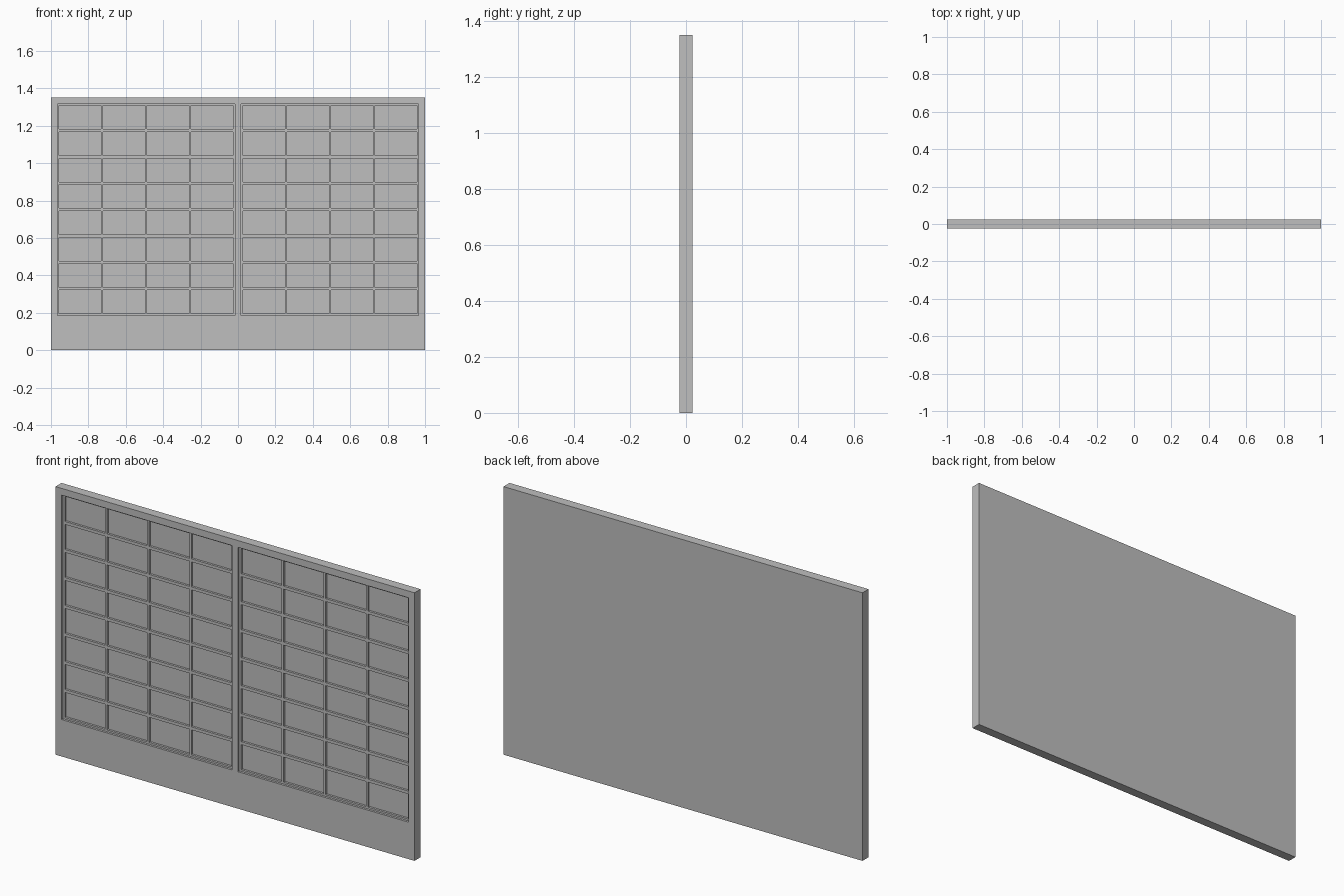
import bpy
import bmesh
from mathutils import Vector

cube = bpy.data.objects.get("Cube")
if cube:
    bpy.data.objects.remove(cube, do_unlink=True)

# Overall panel and recess sizes
WIDTH, DEPTH, HEIGHT = 2.0, 0.048, 1.35
STEP = 0.011
ROWS, COLS = 8, 4
PITCH_X, PITCH_Z = 0.235, 0.141
PANE_W, PANE_H = 0.224, 0.126
FIRST_X, FIRST_Z = 0.027, 0.195
OPEN_IN, OPEN_OUT, OPEN_LOW, OPEN_HIGH = 0.016, 0.966, 0.186, 1.316

# Spans of the panes, mirrored either side of the central post
spans_x = [(FIRST_X + i * PITCH_X, FIRST_X + i * PITCH_X + PANE_W) for i in range(COLS)]
spans_z = [(FIRST_Z + i * PITCH_Z, FIRST_Z + i * PITCH_Z + PANE_H) for i in range(ROWS)]


def inside(value, spans):
    return any(low < value < high for low, high in spans)


def in_opening(face):
    c = face.calc_center_median()
    return OPEN_IN < abs(c.x) < OPEN_OUT and OPEN_LOW < c.z < OPEN_HIGH


def in_pane(face):
    c = face.calc_center_median()
    return inside(abs(c.x), spans_x) and inside(c.z, spans_z)


def front_faces(bm, test):
    return [f for f in bm.faces if f.normal.y < -0.9 and test(f)]


def sink(bm, faces):
    bmesh.ops.inset_region(bm, faces=faces, thickness=0, depth=-STEP,
                           use_boundary=True, use_even_offset=True)
    bm.normal_update()


# Solid slab
bm = bmesh.new()
bmesh.ops.create_cube(bm, size=1)
for v in bm.verts:
    v.co = Vector((v.co.x * WIDTH, v.co.y * DEPTH, (v.co.z + 0.5) * HEIGHT))

# Score the slab along every frame and pane edge
cuts_x = [OPEN_IN, OPEN_OUT] + [x for span in spans_x for x in span]
cuts_z = [OPEN_LOW, OPEN_HIGH] + [z for span in spans_z for z in span]
planes = [(Vector((s * x, 0, 0)), Vector((1, 0, 0))) for x in cuts_x for s in (-1, 1)]
planes += [(Vector((0, 0, z)), Vector((0, 0, 1))) for z in cuts_z]
for point, normal in planes:
    bmesh.ops.bisect_plane(bm, geom=bm.verts[:] + bm.edges[:] + bm.faces[:],
                           plane_co=point, plane_no=normal, dist=1e-5)
bm.normal_update()

# Merge the plain back, top, bottom and ends into single faces
for d in ((0, 1, 0), (0, 0, 1), (0, 0, -1), (1, 0, 0), (-1, 0, 0)):
    flat = [f for f in bm.faces if f.normal.dot(Vector(d)) > 0.9]
    bmesh.ops.dissolve_faces(bm, faces=flat, use_verts=False)
bm.normal_update()

# Sink the two openings, then the panes behind the glazing bars
sink(bm, front_faces(bm, in_opening))
sink(bm, front_faces(bm, in_pane))

mesh = bpy.data.meshes.new("window_panel")
bm.to_mesh(mesh)
bm.free()
panel = bpy.data.objects.new("window_panel", mesh)
bpy.context.collection.objects.link(panel)

# Plain grey finish
grey = bpy.data.materials.new("plain_grey")
grey.use_nodes = True
colour = (0.52, 0.52, 0.52, 1)
grey.diffuse_color = colour
grey.node_tree.nodes["Principled BSDF"].inputs["Base Color"].default_value = colour
mesh.materials.append(grey)
